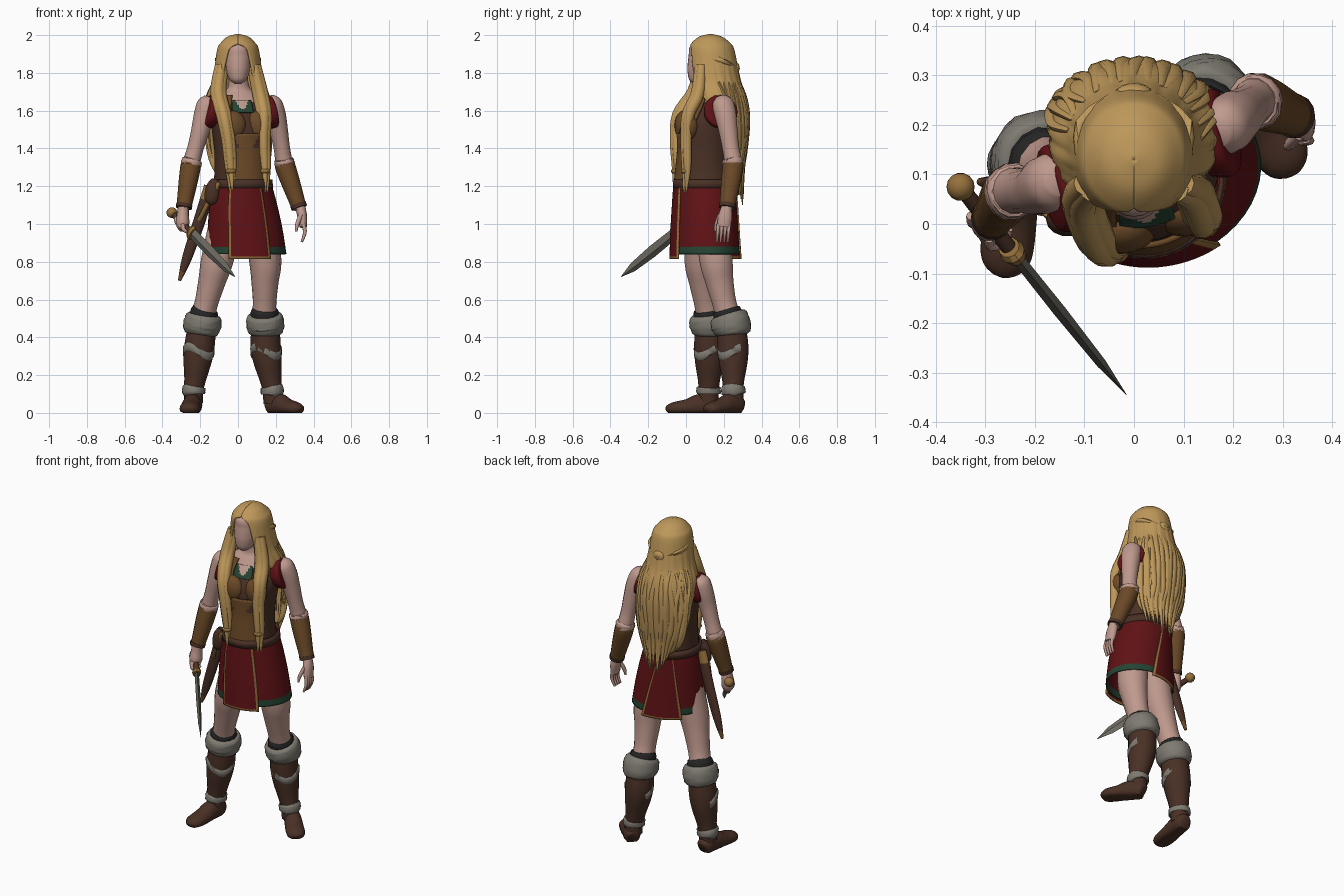
import bpy, bmesh, math, random
from mathutils import Vector

random.seed(4)
if "Cube" in bpy.data.objects:
    bpy.data.objects.remove(bpy.data.objects["Cube"])

COLOURS = {"hair": "BC965A", "skin": "BE988C", "red_cloth": "60191C", "dark_leather": "4B342A",
           "tan_leather": "6A4A2B", "fur": "7E7A71", "green_trim": "294636", "gold": "94703E",
           "steel": "6E6B62", "black_cloth": "2A2A2A"}
MATS = {}
for label, code in COLOURS.items():
    rgb = [(int(code[i:i + 2], 16) / 255) ** 2.2 for i in (0, 2, 4)] + [1]
    m = bpy.data.materials.new(label)
    m.use_nodes = True
    m.diffuse_color = rgb
    m.node_tree.nodes["Principled BSDF"].inputs["Base Color"].default_value = rgb
    MATS[label] = m


def smooth_rows(rows, k):
    """Catmull-Rom interpolation of any equal-length tuples."""
    out = []
    for i in range(len(rows) - 1):
        a, b, c, d = (rows[max(0, min(len(rows) - 1, i + o))] for o in (-1, 0, 1, 2))
        for s in range(k):
            t = s / k
            out.append(tuple(q + t * ((r - p) + t * ((2 * p - 5 * q + 4 * r - e) + t * (3 * (q - r) + e - p))) / 2
                             for p, q, r, e in zip(a, b, c, d)))
    return out + [rows[-1]]


def build(name, rings, mats, closed=True, caps=False, rule=None, thick=0, angle=50):
    """Skin a stack of point rings; rule(row, column) picks the material."""
    bm = bmesh.new()
    grid = [[bm.verts.new((p[0], p[1], max(p[2], 0))) for p in ring] for ring in rings]
    n = len(grid[0])
    for i in range(len(grid) - 1):
        for j in range(n if closed else n - 1):
            a, b = grid[i], grid[i + 1]
            f = bm.faces.new((a[j], a[(j + 1) % n], b[(j + 1) % n], b[j]))
            f.material_index = rule(i, j) if rule else 0
    if caps:
        bm.faces.new(grid[0])
        bm.faces.new(grid[-1])
    bmesh.ops.recalc_face_normals(bm, faces=bm.faces)
    me = bpy.data.meshes.new(name)
    bm.to_mesh(me)
    bm.free()
    for label in mats.split():
        me.materials.append(MATS[label])
    me.polygons.foreach_set("use_smooth", [True] * len(me.polygons))
    me.set_sharp_from_angle(angle=math.radians(angle))
    ob = bpy.data.objects.new(name, me)
    bpy.context.collection.objects.link(ob)
    if thick:
        mod = ob.modifiers.new("thickness", "SOLIDIFY")
        mod.thickness, mod.offset = thick, 0


def tube(name, rows, mats, n=14, k=4, ref=(0, 1, 0), rough=0, **kw):
    """Elliptical tube along rows of (x, y, z, width, depth)."""
    rows = smooth_rows(rows, k)
    pts = [Vector(r[:3]) for r in rows]
    rings = []
    for i, r in enumerate(rows):
        t = (pts[min(i + 1, len(pts) - 1)] - pts[max(i - 1, 0)]).normalized()
        u = Vector(ref).cross(t).normalized()
        v = t.cross(u)
        ring = []
        for j in range(n):
            a = math.tau * j / n
            g = 1 + random.uniform(-rough, rough)
            ring.append(pts[i] + (u * r[3] * math.cos(a) + v * r[4] * math.sin(a)) * g)
        rings.append(ring)
    build(name, rings, mats, caps=True, **kw)


def turn(x, y, yaw):
    c, s = math.cos(math.radians(yaw)), math.sin(math.radians(yaw))
    return x * c - y * s, x * s + y * c


def wrap(name, rows, mats, arc=(0, 360), n=36, k=5, yaw=15, grow=0, wave=0, **kw):
    """Shell of ellipse arcs; rows are (z, cx, cy, rx, ry) plus optional start angle; zero is the front."""
    rings = []
    for r in smooth_rows(rows, k):
        start, end = (max(0, r[5]), 360 - max(0, r[5])) if len(r) > 5 else arc
        w = wave * min(1, max(0, 1.93 - r[0]) * 4)
        ring = []
        for j in range(n + 1):
            d = math.radians(start + (end - start) * j / n)
            g = 1 + w * math.sin(19 * d + 9 * r[0]) + w * math.sin(31 * d - 6 * r[0]) / 2
            x, y = turn((r[3] + grow) * g * math.sin(d), -(r[4] + grow) * g * math.cos(d), yaw)
            ring.append((r[1] + x, r[2] + y, r[0]))
        rings.append(ring)
    full = len(rows[0]) == 5 and arc == (0, 360)
    if full:
        rings = [r[:-1] for r in rings]
    build(name, rings, mats, closed=full, **kw)


def blob(name, loc, size, mats, **kw):
    x, y, z = loc
    rows = [(x, y, z - size[2] * math.cos(math.pi * i / 10), size[0] * math.sin(math.pi * i / 10) + .0005,
             size[1] * math.sin(math.pi * i / 10) + .0005) for i in range(11)]
    tube(name, rows, mats, k=1, **kw)


def along(path, z):
    """Point at a given height on a descending path."""
    for a, b in zip(path, path[1:]):
        if a[2] >= z >= b[2]:
            return tuple(Vector(a).lerp(Vector(b), (a[2] - z) / (a[2] - b[2])))


def limb(name, path, sizes, mats, **kw):
    tube(name, [along(path, z) + (a, a * 1.05) for z, a in sizes], mats, **kw)


# Torso, neck and armour
torso = [(1.18, .02, .1, .15, .155), (1.28, .015, .1, .14, .145), (1.38, .015, .105, .14, .14),
         (1.48, .015, .11, .152, .145), (1.55, .015, .12, .16, .142), (1.62, .012, .135, .155, .115),
         (1.68, .01, .14, .12, .08), (1.72, .005, .135, .06, .055), (1.8, 0, .125, .05, .05)]
wrap("torso", torso, "dark_leather skin", rule=lambda i, j: int(i > 26))
wrap("waist_plate", torso[:4], "tan_leather dark_leather", arc=(-42, 34), n=16, grow=.008, thick=.012,
     rule=lambda i, j: int(i > 10 and abs(j - 7.5) > i - 8))
wrap("belt", [(1.19, .02, .1, .162, .166), (1.235, .02, .1, .157, .162)], "dark_leather", k=1, thick=.01)
wrap("neckline", [(1.59, .013, .13, .158, .128), (1.62, .012, .135, .155, .115), (1.655, .01, .14, .138, .096)],
     "green_trim skin", arc=(-27, 13), n=12, grow=.005, thick=.008, rule=lambda i, j: int(i > 2 and abs(j - 5.5) < i / 2))
for side, word in ((-1, "right"), (1, "left")):
    x, y = turn(side * .068 - .006, -.11, 15)
    blob(word + "_chest_plate", (.015 + x, .115 + y, 1.52), (.072, .05, .08), "tan_leather", n=20)
    wrap(word + "_shoulder_strap", torso[4:7], "tan_leather", arc=(side * 38 - 9, side * 38 + 9), n=4, grow=.007, thick=.01)

# Skirt with front and back panels
skirt = [(1.22, .02, .1, .152, .157), (1.1, .028, .1, .178, .164), (.97, .038, .1, .197, .171), (.84, .045, .102, .211, .176)]
wrap("skirt", skirt, "red_cloth green_trim", n=48, k=8, thick=.006, rule=lambda i, j: int(i > 20))
panel = skirt[:3] + [(.815, .046, .102, .213, .178)]
tapered = [row + (start,) for row, start in zip(panel, (165, 160, 154, 147))]
for word, rows, yaw in (("front", panel, 14), ("back", tapered, 20)):
    wrap(word + "_skirt_panel", rows, "red_cloth gold", arc=(-38, 24), n=16, k=8, yaw=yaw, grow=.006, thick=.008,
         rule=lambda i, j: int(j in (0, 15) or i == 23))

# Head
face = [(1.742, 0, .06, .018, .022), (1.765, 0, .066, .045, .05), (1.81, 0, .088, .064, .08),
        (1.85, 0, .098, .07, .089), (1.89, 0, .1, .071, .086), (1.94, 0, .11, .068, .088), (1.97, 0, .12, .03, .04)]
wrap("head", face, "skin", yaw=0, n=24)

# Hair: a shell open at the face, hanging down the back
hair = [(2, 0, .13, .0005, .0005, 0), (1.986, 0, .13, .052, .056, 0), (1.955, 0, .132, .086, .096, 0),
        (1.925, 0, .135, .103, .113, 26), (1.84, 0, .14, .116, .126, 37), (1.75, 0, .15, .132, .135, 43),
        (1.66, 0, .17, .162, .145, 62), (1.55, 0, .19, .165, .135, 84), (1.4, .005, .2, .16, .113, 96),
        (1.3, .01, .205, .138, .097, 108), (1.22, .02, .212, .1, .08, 130)]
wrap("hair", hair, "hair", yaw=0, n=96, wave=.016, thick=.014)
for i in range(17):
    a = math.radians(104 + i * 9.5)
    drop = random.uniform(-.02, .05) + .12 * math.cos(a) ** 2
    rows = []
    for s, r in zip((.01, .016, .022, .021, .016), hair[5:10]):
        d = a + random.uniform(-.08, .08)
        rows.append((r[1] + r[3] * math.sin(d), r[2] - r[4] * math.cos(d), r[0], s, s * .7))
    x, y = rows[-1][:2]
    rows.append((x * .72 + .008, y, 1.25 - drop, .003, .003))
    tube("back_strand_%d" % (i + 1), rows, "hair", n=8)
locks = {"right": [(-.085, .07, 1.84), (-.104, .035, 1.7), (-.076, -.045, 1.58), (-.052, -.062, 1.45), (-.038, -.056, 1.3), (-.03, -.064, 1.18)],
         "left": [(.085, .07, 1.84), (.118, .055, 1.69), (.138, .005, 1.58), (.136, -.006, 1.45), (.142, -.004, 1.3), (.144, -.01, 1.17)]}
for word, path in locks.items():
    for i in range(3):
        off = (i - 1) * .012
        rows = [(x + off, y + abs(off), z, s, s) for (x, y, z), s in zip(path, (.025, .031, .029, .025, .02, .004))]
        tube("%s_front_lock_%d" % (word, i + 1), rows, "hair", n=10)
    x, y, z = path[4]
    blob(word + "_hair_bead", (x, y, z - .02), (.028, .024, .016), "gold")
    s = path[0][0]
    tube(word + "_hair_twist", [(s * 1.15, .1, 1.89, .008, .012), (s * 1.25, .2, 1.86, .012, .016), (0, .27, 1.82, .014, .018)], "hair", n=8)
blob("hair_knot", (0, .262, 1.825), (.038, .022, .034), "hair")

# Arms, from shoulder to wrist
arms = {"right": [(-.15, .09, 1.67), (-.172, .083, 1.6), (-.198, .07, 1.5), (-.25, .065, 1.31), (-.288, .01, 1.08)],
        "left": [(.165, .185, 1.67), (.192, .205, 1.6), (.215, .222, 1.5), (.248, .25, 1.31), (.33, .215, 1.07)]}
for word, path in arms.items():
    limb(word + "_arm", path, [(1.67, .03), (1.64, .054), (1.58, .056), (1.5, .049), (1.4, .043), (1.31, .046), (1.2, .042), (1.08, .03)], "skin")
    limb(word + "_bracer", path, [(1.33, .05), (1.3, .054), (1.22, .05), (1.12, .042), (1.09, .041)], "tan_leather")
    limb(word + "_bracer_cuff", path, [(1.345, .046), (1.335, .053), (1.315, .053), (1.305, .05)], "skin", rough=.06)
    limb(word + "_bracer_rim", path, [(1.105, .043), (1.085, .043)], "dark_leather")
    # Red armhole band, facing sideways
    c, out = Vector(along(path, 1.6)) - Vector((0, .016, 0)), Vector(turn(-1 if word == "right" else 1, 0, 15) + (.25,))
    rows = [tuple(c + out * f) + (a, b) for f, a, b in ((-.06, .08, .076), (-.03, .09, .09), (-.006, .086, .086), (0, .06, .06))]
    tube(word + "_armhole_band", rows, "red_cloth", n=20, ref=(0, 0, 1))

# Open left hand
tube("left_hand", [(.33, .215, 1.09, .026, .028), (.34, .208, 1.04, .026, .038), (.346, .2, .985, .02, .036)], "skin")
for i in range(4):
    y = .172 + i * .019
    tube("left_finger_%d" % (i + 1), [(.346, y, 1, .011, .01), (.354, y - .004, .955, .01, .009), (.337, y - .008, .905, .006, .006)], "skin", n=8)
tube("left_thumb", [(.333, .18, 1.05, .012, .012), (.313, .16, .995, .011, .011), (.308, .155, .96, .006, .006)], "skin", n=8)

# Sword, gripped by the right hand
pommel, tip = Vector((-.35, .075, 1.06)), Vector((-.015, -.345, .72))


def sword_part(name, spec, mats, n=12):
    tube(name, [tuple(pommel.lerp(tip, f)) + (a, b) for f, a, b in spec], mats, n=n, k=1, ref=(0, 0, 1), angle=30)


sword_part("blade", [(.31, .012, .03), (.6, .013, .033), (.85, .01, .025), (1, .0005, .001)], "steel", 4)
sword_part("grip", [(.02, .015, .015), (.17, .018, .018), (.32, .015, .015)], "dark_leather")
sword_part("guard", [(.29, .022, .036), (.31, .026, .042), (.335, .02, .034)], "gold")
blob("pommel", pommel, (.028, .028, .028), "gold")
tube("right_hand", [(-.288, .012, 1.1, .028, .03), (-.292, .012, 1.05, .032, .038), (-.293, .004, 1, .036, .04), (-.285, 0, .965, .02, .024)], "skin")
for i in range(4):
    c = pommel.lerp(tip, .12 + i * .036)
    curl = ((-.018, -.008, .014, .011), (-.014, -.024, -.012, .011), (.012, -.014, -.024, .01), (.022, .01, -.005, .007))
    tube("right_finger_%d" % (i + 1), [tuple(c + Vector(p[:3])) + (p[3], p[3]) for p in curl], "skin", n=8, ref=(1, -1, 0))

# Scabbard and pouch on the right hip
tube("scabbard", [(-.15, .06, 1.2, .03, .02), (-.2, .07, 1.03, .032, .02), (-.27, .08, .82, .026, .018), (-.31, .085, .7, .008, .008)],
     "dark_leather gold tan_leather", rule=lambda i, j: 1 if i in (0, 1) else 2 if i > 9 else 0)
tube("belt_pouch", [(-.115, .02, 1.225, .03, .03), (-.13, .01, 1.19, .04, .034), (-.14, .01, 1.13, .038, .032), (-.142, .015, 1.11, .02, .02)], "dark_leather")
tube("scabbard_strap", [(-.1, -.02, 1.22, .012, .008), (-.155, .005, 1.12, .012, .008), (-.205, .05, 1.02, .012, .008)], "gold", n=8)

# Legs, boots and feet
legs = {"right": [(-.07, .085, .98), (-.112, .08, .8), (-.15, .095, .65), (-.178, .115, .54), (-.19, .125, .46), (-.207, .125, .33), (-.235, .12, .12), (-.237, .12, .04)],
        "left": [(.125, .14, .98), (.145, .16, .8), (.142, .185, .65), (.14, .215, .54), (.145, .24, .46), (.147, .25, .33), (.182, .25, .12), (.185, .255, .04)]}
feet = {"right": ((-.233, .175), (-.262, -.105)), "left": ((.165, .29), (.33, .108))}
for word, path in legs.items():
    limb(word + "_leg", path, [(.97, .088), (.8, .085), (.7, .073), (.6, .063), (.54, .062), (.47, .06)], "skin")
    limb(word + "_sock", path, [(.485, .07), (.52, .075), (.545, .07), (.55, .06)], "black_cloth", rough=.02)
    limb(word + "_fur_cuff", path, [(.41, .07), (.422, .088), (.455, .1), (.5, .097), (.52, .084), (.522, .06)], "fur", n=24, rough=.025)
    limb(word + "_boot", path, [(.44, .076), (.35, .08), (.27, .074), (.18, .058), (.12, .052), (.05, .05)], "dark_leather")
    limb(word + "_ankle_fur", path, [(.14, .05), (.135, .06), (.105, .061), (.1, .052)], "fur", n=20, rough=.03)
    # Slanted fur binding around the front of the calf
    x, y, z = along(path, .32)
    rings = []
    for dz, r in ((.03, .076), (.022, .084), (-.012, .083), (-.02, .074)):
        rings.append([(x + r * math.cos(math.tau * j / 24), y + r * math.sin(math.tau * j / 24),
                       z + dz + .025 * math.sin(math.tau * j / 12)) for j in range(10, 27)])
    build(word + "_calf_binding", rings, "fur", closed=False)
    heel, toe = (Vector(p) for p in feet[word])
    rows = []
    for f, z, a, b in ((0, .035, .025, .03), (.07, .04, .046, .05), (.35, .04, .05, .062), (.6, .028, .054, .046), (.85, .022, .052, .036), (.96, .018, .036, .024), (1, .014, .012, .01)):
        p = heel.lerp(toe, f)
        rows.append((p.x, p.y, z, a, b))
    tube(word + "_foot", rows, "dark_leather", ref=(0, 0, 1))
